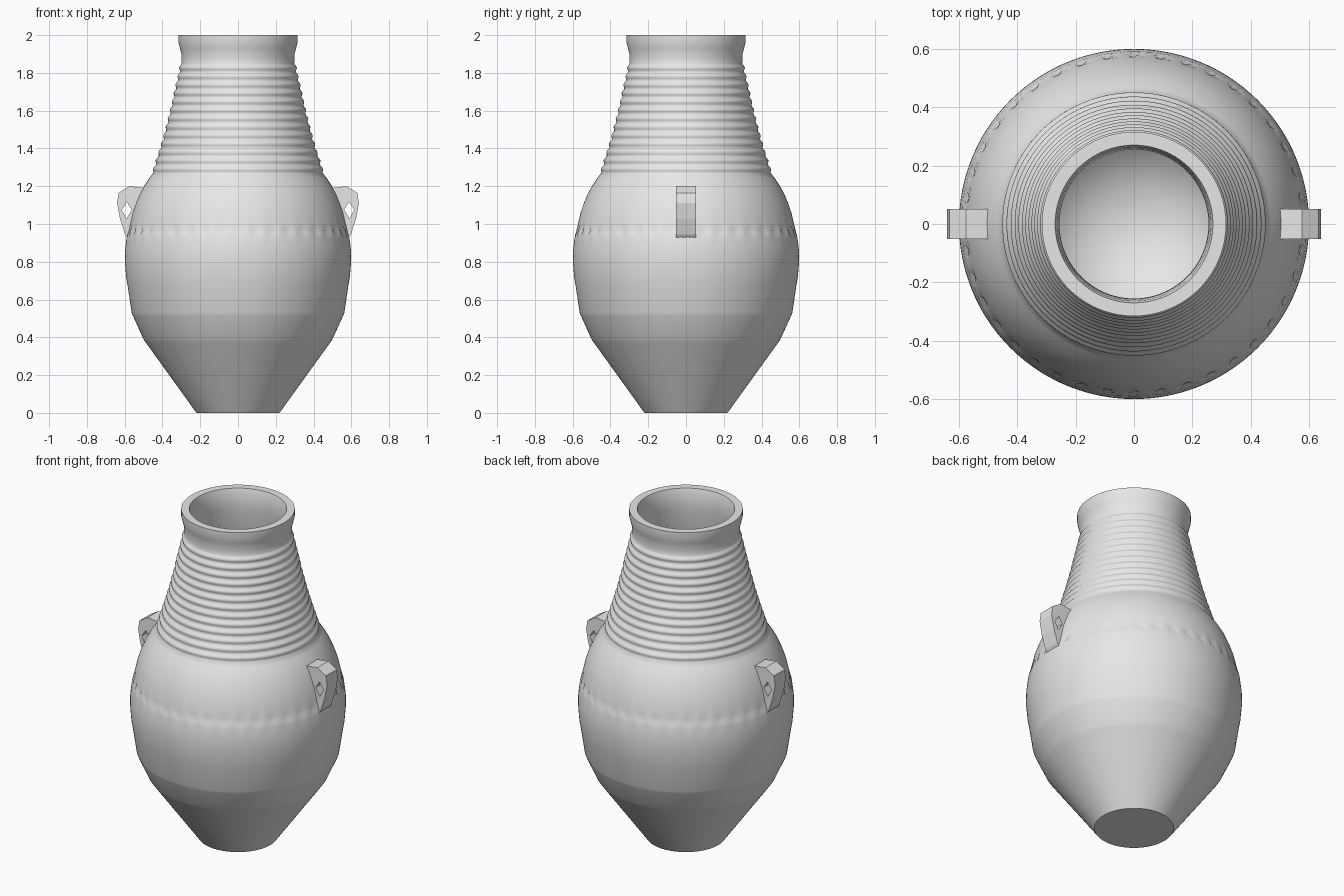
import bpy
import bmesh
import math

cube = bpy.data.objects.get("Cube")
if cube:
    bpy.data.objects.remove(cube, do_unlink=True)

clay = bpy.data.materials.new("grey_clay")
clay.use_nodes = True
clay.diffuse_color = (0.8, 0.8, 0.8, 1)
clay.node_tree.nodes["Principled BSDF"].inputs["Base Color"].default_value = (0.8, 0.8, 0.8, 1)

SEGMENTS = 160
DIMPLE_Z, DIMPLES = 0.96, 40
RIDGE_LOW, RIDGE_HIGH, RIDGES = 1.27, 1.85, 13

# Outer silhouette as (radius, height)
LOWER = [(0.22, 0), (0.49, 0.375), (0.5, 0.39), (0.557, 0.515), (0.563, 0.53),
         (0.587, 0.69), (0.591, 0.71), (0.599, 0.80), (0.598, 0.86), (0.59, 0.925)]
BAND = [(0.588, 0.94), (0.582, 0.96), (0.577, 0.98)]
SHOULDER = [(0.572, 1.0), (0.558, 1.06), (0.541, 1.11), (0.52, 1.16),
            (0.495, 1.205), (0.468, 1.245)]
NECK = [(0.453, 1.27), (0.44, 1.31), (0.408, 1.41), (0.38, 1.51), (0.355, 1.61),
        (0.333, 1.71), (0.315, 1.79), (0.302, 1.85)]
RIM = [(0.3, 1.88), (0.3, 1.90), (0.307, 1.93), (0.315, 1.96), (0.315, 2.0),
       (0.27, 2.0), (0.263, 1.975)]
# Hollow inside, from the mouth down to the floor
INSIDE = [(0.255, 1.88), (0.30, 1.71), (0.33, 1.55), (0.37, 1.38), (0.42, 1.24),
          (0.49, 1.11), (0.53, 0.99), (0.55, 0.82), (0.53, 0.64), (0.49, 0.5),
          (0.40, 0.34), (0.27, 0.17), (0.13, 0.06)]


def radius_at(points, z):
    for (r0, z0), (r1, z1) in zip(points, points[1:]):
        if z <= z1:
            return r0 + (r1 - r0) * (z - z0) / (z1 - z0)
    return points[-1][0]


def ridged_neck():
    """Sample the neck finely and add the throwing ridges."""
    rings, steps = [], RIDGES * 6
    for i in range(steps + 1):
        z = RIDGE_LOW + (RIDGE_HIGH - RIDGE_LOW) * i / steps
        wave = -0.0045 * math.cos(math.tau * i / 6)
        rings.append((radius_at(NECK, z) + wave, z))
    return rings


def build_jar():
    profile = LOWER + BAND + SHOULDER + ridged_neck() + RIM + INSIDE
    bm = bmesh.new()
    rings = []
    for r, z in profile:
        ring = []
        in_band = (r, z) in BAND
        for s in range(SEGMENTS):
            a = math.tau * s / SEGMENTS
            # Pressed dimples run around the belly
            press = 0
            if in_band:
                depth = 0.011 if z == DIMPLE_Z else 0.005
                press = depth * max(0, math.cos(a * DIMPLES + (z - DIMPLE_Z) * 30))
            ring.append(bm.verts.new(((r - press) * math.cos(a), (r - press) * math.sin(a), z)))
        rings.append(ring)
    for low, high in zip(rings, rings[1:]):
        for s in range(SEGMENTS):
            n = (s + 1) % SEGMENTS
            bm.faces.new((low[s], low[n], high[n], high[s]))
    bm.faces.new(rings[0][::-1])
    bm.faces.new(rings[-1])
    mesh = bpy.data.meshes.new("jar_body")
    bm.to_mesh(mesh)
    bm.free()
    mesh.materials.append(clay)
    jar = bpy.data.objects.new("jar_body", mesh)
    bpy.context.collection.objects.link(jar)
    select_only(jar)
    bpy.ops.object.shade_smooth_by_angle(angle=math.radians(40))


def select_only(obj):
    bpy.ops.object.select_all(action='DESELECT')
    obj.select_set(True)
    bpy.context.view_layer.objects.active = obj


# Lug outline and its pierced hole, as (x, z)
LUG = [(0.49, 1.19), (0.575, 1.2), (0.632, 1.165), (0.64, 1.11), (0.625, 1.03),
       (0.598, 0.945), (0.583, 0.922), (0.565, 0.96), (0.53, 1.06)]
HOLE = [(0.588, 1.117), (0.616, 1.075), (0.59, 1.028), (0.562, 1.075)]


def build_lug(name, side):
    curve = bpy.data.curves.new(name, 'CURVE')
    curve.dimensions = '2D'
    curve.fill_mode = 'BOTH'
    curve.extrude = 0.052
    for outline in (LUG, HOLE):
        spline = curve.splines.new('POLY')
        spline.points.add(len(outline) - 1)
        for point, (x, z) in zip(spline.points, outline):
            point.co = (side * x, z, 0, 1)
        spline.use_cyclic_u = True
    curve.materials.append(clay)
    lug = bpy.data.objects.new(name, curve)
    lug.rotation_euler.x = math.pi / 2
    bpy.context.collection.objects.link(lug)
    select_only(lug)
    bpy.ops.object.convert(target='MESH')
    lug = bpy.context.object
    bm = bmesh.new()
    bm.from_mesh(lug.data)
    bmesh.ops.remove_doubles(bm, verts=bm.verts, dist=0.0005)
    bmesh.ops.recalc_face_normals(bm, faces=bm.faces)
    bm.to_mesh(lug.data)
    bm.free()
    bpy.ops.object.shade_flat()


build_jar()
build_lug("left_lug_handle", 1)
build_lug("right_lug_handle", -1)
